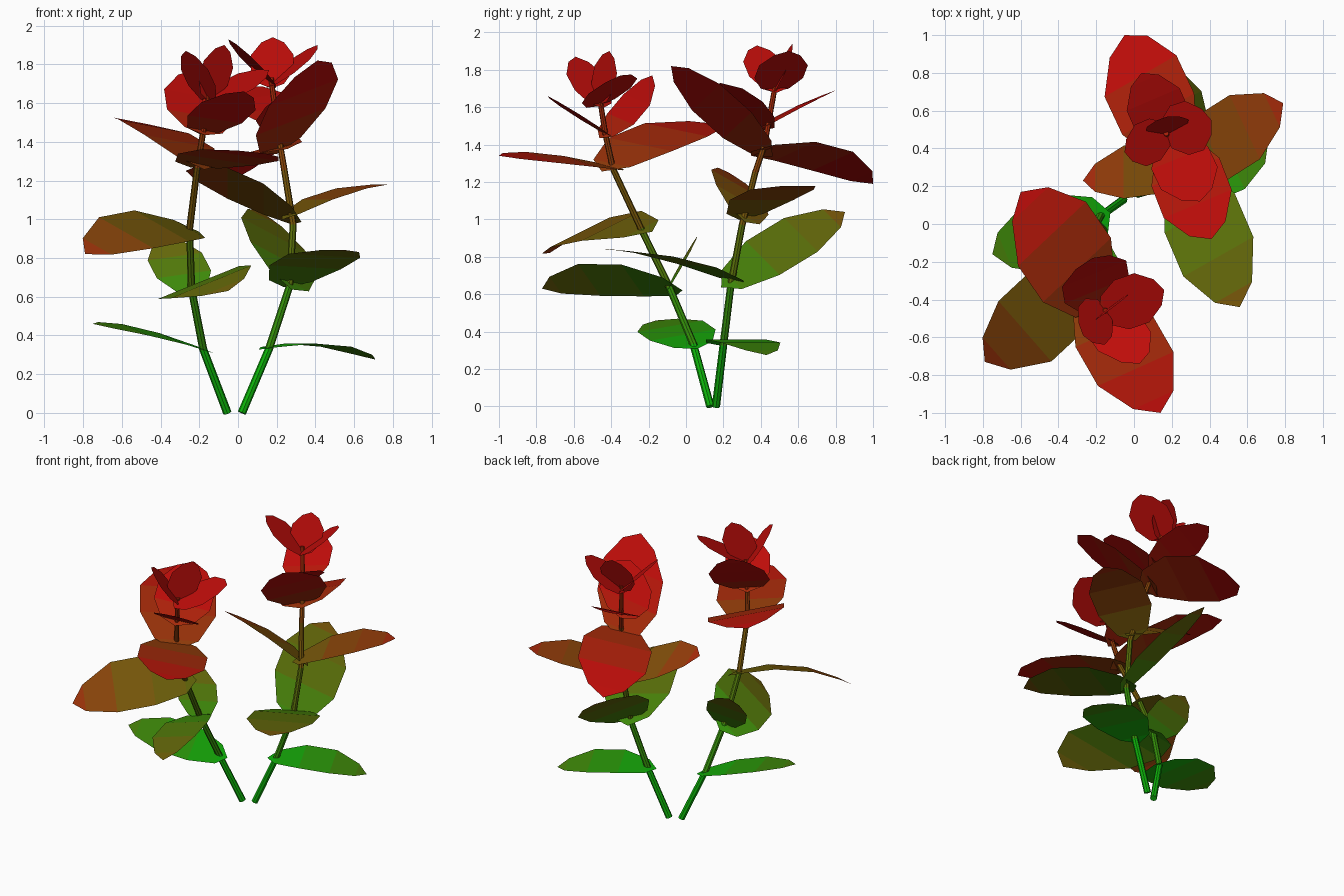
import bpy, math
from mathutils import Vector as V

if "Cube" in bpy.data.objects:
    bpy.data.objects.remove(bpy.data.objects["Cube"])

# colour ramp from green (base) to red (flower)
STEPS = 20
GREEN, RED = (0.08, 0.70, 0.07), (0.74, 0.08, 0.07)
ramp = []
for i in range(STEPS):
    t = i / (STEPS - 1)
    m = bpy.data.materials.new(f"plant_tone_{i:02d}")
    m.diffuse_color = tuple((a + (b - a) * t) ** 2.2 for a, b in zip(GREEN, RED)) + (1,)
    m.use_nodes = True
    m.node_tree.nodes["Principled BSDF"].inputs["Base Color"].default_value = m.diffuse_color
    ramp.append(m)


def tone(t):
    return round(max(0, min(1, t)) * (STEPS - 1))


def build(name, verts, faces, tones):
    me = bpy.data.meshes.new(name)
    me.from_pydata([tuple(v) for v in verts], [], faces)
    for m in ramp:
        me.materials.append(m)
    for p, t in zip(me.polygons, tones):
        p.material_index = tone(t)
        p.use_smooth = False
    me.update()
    ob = bpy.data.objects.new(name, me)
    bpy.context.collection.objects.link(ob)
    return ob


def on_path(path, z):
    for a, b in zip(path, path[1:]):
        if z <= b[2]:
            return V(a).lerp(V(b), (z - a[2]) / (b[2] - a[2]))
    return V(path[-1])


# tapered eight-sided stem following the path
def stem(name, path, sides=8):
    verts, faces, tones = [], [], []
    n = len(path)
    pts = [V(p) for p in path]
    for i, p in enumerate(pts):
        d = (pts[min(i + 1, n - 1)] - pts[max(i - 1, 0)]).normalized()
        x = d.cross(V((0, 1, 0))).normalized()
        y = d.cross(x)
        r = 0.022 - 0.008 * i / (n - 1)
        for k in range(sides):
            a = 2 * math.pi * k / sides
            verts.append(p + r * (math.cos(a) * x + math.sin(a) * y))
    for i in range(n - 1):
        for k in range(sides):
            j = (k + 1) % sides
            faces.append((i * sides + k, i * sides + j, (i + 1) * sides + j, (i + 1) * sides + k))
            tones.append((pts[i].z + pts[i + 1].z) / 2 / 1.7 - 0.08)
    faces += [tuple(range(sides))[::-1], tuple(range((n - 1) * sides, n * sides))]
    tones += [0, 0.9]
    build(name, verts, faces, tones)


# leaf: a ten-sided disc stretched from the stem to the tip, arched by bend
def leaf(name, base, tip, half, bend):
    axis, half = V(tip) - base, V(half)
    up = axis.cross(half).normalized()
    if up.z < 0:
        up = -up

    def at(u, w):
        return base + axis * u + half * w + up * bend * 4 * u * (1 - u)
    rows = [(0.0, 0.58), (0.28, 1), (0.62, 1), (0.89, 0.53)]
    verts = [at(-0.1, 0)]
    for u, w in rows:
        verts += [at(u, -w), at(u, w)]
    verts.append(at(1, 0))
    faces = [(0, 1, 2), (1, 3, 4, 2), (3, 5, 6, 4), (5, 7, 8, 6), (7, 9, 8)]
    t0 = (base.z - 0.33) / 1.35
    build(name, verts, faces, [t0 + 0.32 * u for u in (0, 0.15, 0.45, 0.75, 1)])


# each blade: (height on stem, tip, half width vector, bend)
left_path = [(-.055, .13, 0), (-.18, .04, .33), (-.24, -.09, .64), (-.25, -.24, .95),
             (-.21, -.39, 1.27), (-.18, -.43, 1.45), (-.15, -.46, 1.64)]
left_blades = [
    (.33, (-.75, -.16, .46), (-.07, .175, .03), .02),
    (.64, (-.05, -.77, .63), (.21, -.06, .085), .05),
    (.64, (-.38, .06, .91), (.14, .02, .02), 0),
    (.95, (-.79, -.73, .82), (-.14, .16, .08), .07),
    (1.28, (.14, -1.0, 1.34), (.20, .09, -.03), .015),
    (1.30, (-.60, .17, 1.51), (.18, .17, -.035), .055),
    (1.46, (.03, -.74, 1.66), (.14, .05, -.02), 0),
    (1.46, (-.22, -.18, 1.77), (.17, .07, -.03), -.02),
    (1.62, (.16, -.35, 1.77), (-.04, .13, .04), 0),
    (1.62, (-.27, -.59, 1.87), (.07, -.10, .0), 0),
    (1.64, (-.07, -.41, 1.90), (.075, .06, -.02), 0),
]
right_path = [(.02, .16, 0), (.16, .20, .33), (.265, .24, .65), (.285, .30, .97),
              (.24, .37, 1.25), (.215, .42, 1.4), (.17, .48, 1.73)]
right_blades = [
    (.34, (.71, .43, .275), (-.08, .16, 0), .045),
    (.68, (.56, -.44, .84), (.185, .105, -.01), .035),
    (.68, (.12, .85, 1.04), (-.17, -.09, .09), .02),
    (1.03, (.79, .64, 1.18), (-.08, .17, 0), .04),
    (1.02, (-.27, .23, 1.25), (0, -.14, .08), .03),
    (1.38, (.41, -.08, 1.82), (.18, .075, .07), 0),
    (1.37, (-.05, 1.0, 1.19), (.19, .11, .05), .06),
    (1.51, (.04, .80, 1.69), (.14, .06, .02), .01),
    (1.51, (.35, .12, 1.72), (.15, .06, .06), 0),
    (1.70, (.41, .55, 1.90), (-.05, .13, 0), 0),
    (1.70, (-.05, .38, 1.93), (.03, -.11, 0), 0),
    (1.70, (.18, .57, 1.94), (.11, .02, 0), 0),
]

for side, path, blades in (("left", left_path, left_blades), ("right", right_path, right_blades)):
    stem(f"{side}_stem", path)
    for i, (z, tip, half, bend) in enumerate(blades, 1):
        part = "petal" if z > 1.6 else "leaf"
        leaf(f"{side}_{part}_{i}", on_path(path, z), tip, half, bend)
